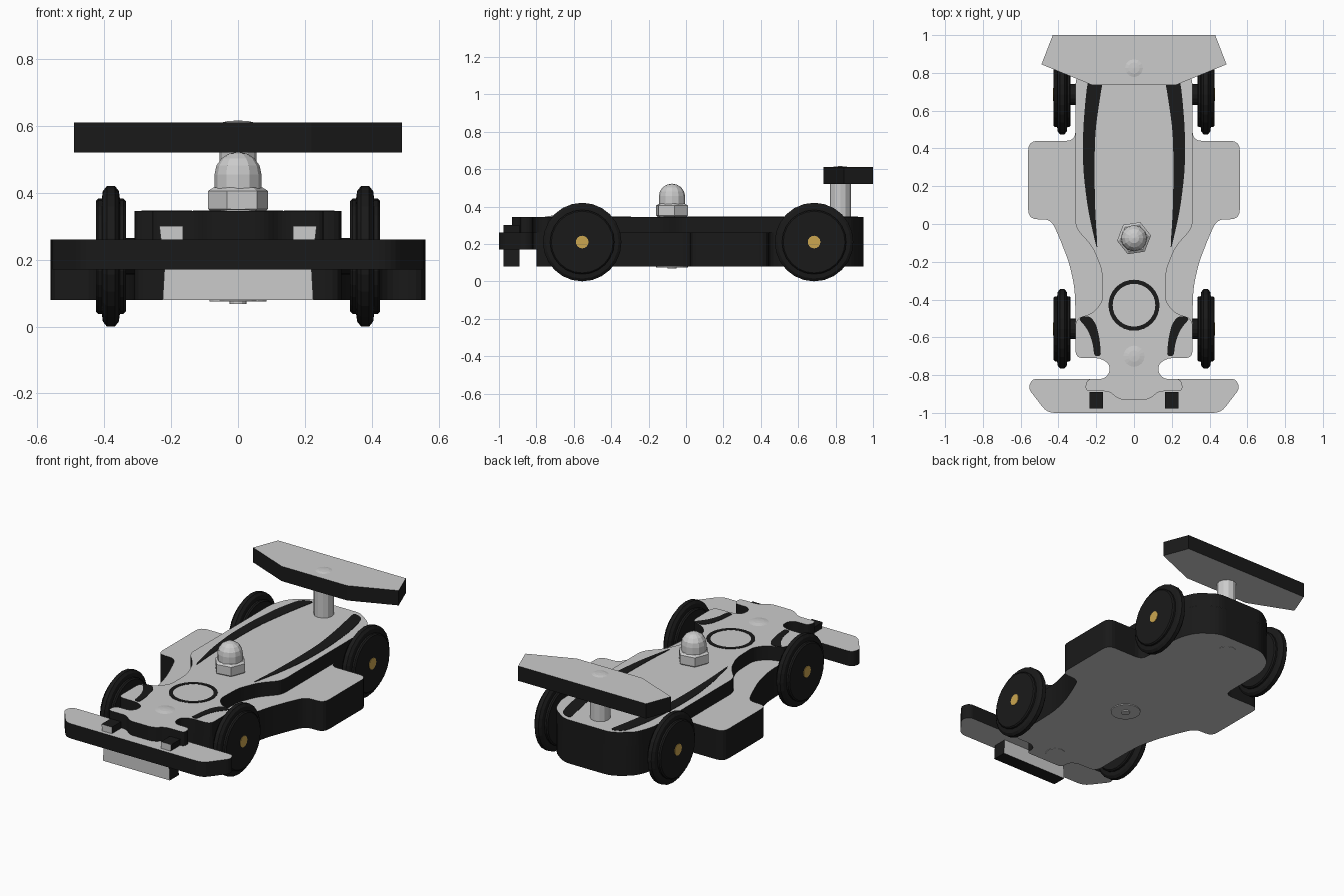
import bpy, bmesh
from math import pi, cos, sin
from mathutils import Matrix, Vector

if "Cube" in bpy.data.objects:
    bpy.data.objects.remove(bpy.data.objects["Cube"])


def material(name, color):
    m = bpy.data.materials.new(name)
    m.diffuse_color = (*color, 1)
    m.use_nodes = True
    m.node_tree.nodes["Principled BSDF"].inputs["Base Color"].default_value = m.diffuse_color
    return m


GREY = material("grey", (0.8, 0.8, 0.8))
BLACK = material("black", (0.01, 0.01, 0.01))
BRASS = material("brass", (0.6, 0.38, 0.08))


def finish(name, bm, mats, matrix):
    bmesh.ops.remove_doubles(bm, verts=bm.verts, dist=1e-5)
    bm.transform(matrix)
    bmesh.ops.recalc_face_normals(bm, faces=bm.faces)
    mesh = bpy.data.meshes.new(name)
    bm.to_mesh(mesh)
    bm.free()
    for m in mats:
        mesh.materials.append(m)
    ob = bpy.data.objects.new(name, mesh)
    bpy.context.collection.objects.link(ob)
    return ob


def mirrored(half):
    return half + [(-x, y) for x, y in reversed(half) if x > 0]


def rounded(points, radius, steps=4):
    """Round every corner of a closed outline."""
    pts, out = [Vector(p) for p in points], []
    for i, p in enumerate(pts):
        a, b = pts[i - 1] - p, pts[(i + 1) % len(pts)] - p
        d = min(radius, 0.45 * a.length, 0.45 * b.length)
        a, b = p + a.normalized() * d, p + b.normalized() * d
        for k in range(steps + 1):
            t = k / steps
            out.append(a * (1 - t) ** 2 + p * 2 * t * (1 - t) + b * t * t)
    return out


def plate(name, outline, z0, z1, mats=(GREY, BLACK), matrix=Matrix()):
    """Sheet with grey caps and dark cut edges."""
    bm = bmesh.new()
    lo = [bm.verts.new((x, y, z0)) for x, y in outline]
    hi = [bm.verts.new((x, y, z1)) for x, y in outline]
    bm.faces.new(lo[::-1])
    bm.faces.new(hi)
    n = len(lo)
    for i in range(n):
        j = (i + 1) % n
        bm.faces.new((lo[i], lo[j], hi[j], hi[i])).material_index = len(mats) - 1
    return finish(name, bm, mats, matrix)


def lathe(name, profile, sides, matrix=Matrix(), mats=(), turn=0.0):
    """Turn (radius, height) points around z."""
    bm = bmesh.new()
    rings = [[bm.verts.new((r * cos(turn + 2 * pi * i / sides),
                            r * sin(turn + 2 * pi * i / sides), z))
              for i in range(sides)] for r, z in profile]
    for a, b in zip(rings, rings[1:]):
        for i in range(sides):
            j = (i + 1) % sides
            bm.faces.new((a[i], a[j], b[j], b[i]))
    return finish(name, bm, mats, matrix)


def rod(name, r, z0, z1, sides, matrix=Matrix(), mats=()):
    return lathe(name, [(0, z0), (r, z0), (r, z1), (0, z1)], sides, matrix, mats)


# Wide lower chassis with side pods
chassis = [(0.16, 0.95), (0.27, 0.87), (0.31, 0.76), (0.31, 0.44), (0.56, 0.44),
           (0.56, 0.025), (0.44, 0.025), (0.40, -0.06), (0.345, -0.2), (0.315, -0.33),
           (0.31, -0.45), (0.31, -0.71), (0.17, -0.71), (0.13, -0.74), (0.13, -0.80), (0, -0.80)]
plate("chassis", rounded(mirrored(chassis), 0.05), 0.08, 0.26)

# Upper deck with narrow waist, fenders and nose
deck = [(0.16, 0.95), (0.27, 0.87), (0.31, 0.76), (0.31, -0.02), (0.22, -0.12),
        (0.17, -0.24), (0.165, -0.41), (0.22, -0.475), (0.31, -0.50), (0.31, -0.71),
        (0.18, -0.71), (0.13, -0.74), (0.13, -0.79), (0.16, -0.82), (0.25, -0.82),
        (0.26, -0.885), (0.13, -0.885), (0.08, -0.93), (0, -0.93)]
plate("upper_deck", rounded(mirrored(deck), 0.04), 0.26, 0.345)

# Dark stripes on the deck
rear_stripe = [(0.19, -0.165), (0.245, 0.08), (0.27, 0.29), (0.27, 0.5), (0.25, 0.735),
               (0.21, 0.90), (0.13, 0.93), (0.17, 0.735), (0.205, 0.5), (0.21, 0.29), (0.205, 0.05)]
front_stripe = [(0.30, -0.495), (0.25, -0.55), (0.22, -0.62), (0.21, -0.70),
                (0.175, -0.70), (0.18, -0.62), (0.20, -0.53), (0.235, -0.485)]
for side, s in (("left", -1), ("right", 1)):
    for name, pts in (("rear_stripe", rear_stripe), ("front_stripe", front_stripe)):
        plate(f"{name}_{side}", rounded([(s * x, y) for x, y in pts], 0.08, 3),
              0.343, 0.347, (BLACK,))

# Painted ring on the hood
lathe("hood_ring", [(0.113, 0.343), (0.135, 0.343), (0.135, 0.347), (0.113, 0.347), (0.113, 0.343)],
      32, Matrix.Translation((0, -0.43, 0)), (BLACK,))

# Front bumper and the upright plate that holds it
bumper = [(0.46, -1.0), (0.56, -0.87), (0.54, -0.82), (0.13, -0.82), (0.13, -0.76), (0, -0.76)]
plate("front_bumper", rounded(mirrored(bumper), 0.04), 0.17, 0.26)
holder = [(0, 0.08), (0.225, 0.08), (0.22, 0.17), (0.235, 0.30), (0.165, 0.30), (0.165, 0.17), (0, 0.17)]
plate("bumper_holder", mirrored(holder), 0.89, 0.977, matrix=Matrix.Rotation(pi / 2, 4, 'X'))

# Rear wing on its post, and the front dowel
plate("rear_wing", mirrored([(0.43, 1.0), (0.49, 0.845), (0.22, 0.735)]), 0.52, 0.61)
lathe("wing_post", [(0, 0.078), (0.056, 0.078), (0.056, 0.608), (0.03, 0.614), (0, 0.616)],
      12, Matrix.Translation((0, 0.825, 0)))
lathe("front_dowel", [(0, 0.078), (0.056, 0.078), (0.056, 0.345), (0.03, 0.35), (0, 0.352)],
      16, Matrix.Translation((0, -0.70, 0)))

# Domed nut on the deck, bolt head underneath
nut_at = Matrix.Translation((0, -0.075, 0))
lathe("nut_hex", [(0, 0.343), (0.08, 0.343), (0.091, 0.352), (0.091, 0.405), (0.075, 0.415), (0, 0.415)],
      6, nut_at, turn=0.15)
dome = [(0.07 * cos(a * pi / 8), 0.455 + 0.067 * sin(a * pi / 8)) for a in range(5)]
lathe("nut_dome", [(0, 0.41), (0.07, 0.41)] + dome, 12, nut_at)
rod("bolt_washer", 0.085, 0.075, 0.09, 24, nut_at)
rod("bolt_tip", 0.025, 0.068, 0.09, 12, nut_at)

# Axles, spacers and wheels
tyre = [(0, .335), (.035, .335), (.165, .335), (.172, .342), (.172, .353), (.195, .356), (.21, .368),
        (.21, .392), (.195, .404), (.172, .407), (.172, .418), (.165, .425), (0, .425)]
for end, y in (("front", -0.555), ("rear", 0.685)):
    at = Matrix.Translation((0, y, 0.21))
    rod(f"{end}_axle", 0.034, -0.428, 0.428, 16, at @ Matrix.Rotation(pi / 2, 4, 'Y'), (BRASS,))
    for side, s in (("left", -1), ("right", 1)):
        m = at @ Matrix.Rotation(s * pi / 2, 4, 'Y')
        lathe(f"{end}_wheel_{side}", tyre, 24, m, (BLACK,))
        rod(f"{end}_spacer_{side}", 0.055, 0.29, 0.34, 16, m, (BLACK,))
